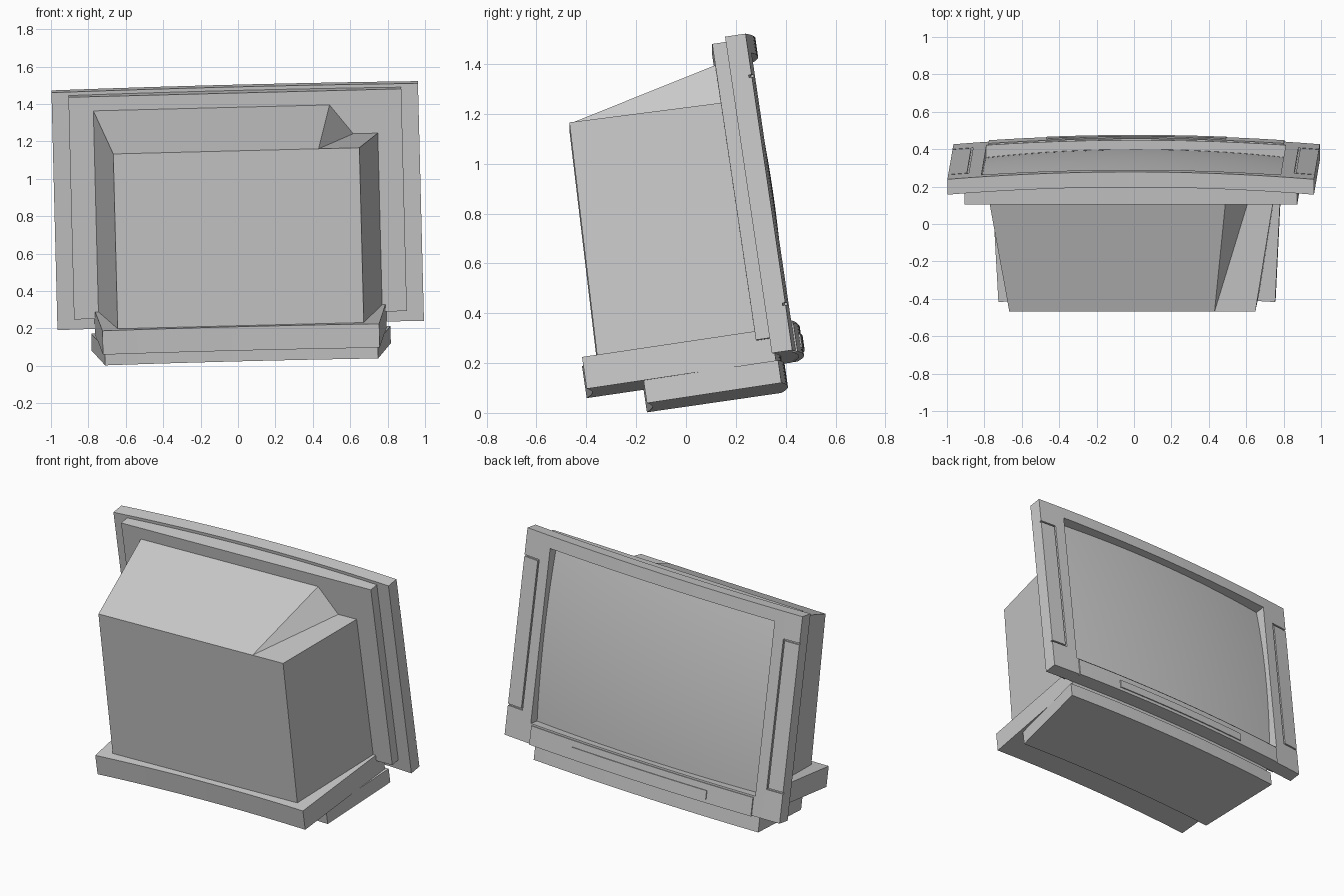
import bpy
import bmesh
from math import radians
from mathutils import Matrix, Euler

cube = bpy.data.objects.get("Cube")
if cube:
    bpy.data.objects.remove(cube, do_unlink=True)

# The whole set leans backwards and rolls slightly to one side
TILT = (Matrix.Translation((0.02, 0, 0.0005))
        @ Euler((radians(8.4), radians(-1.45), 0)).to_matrix().to_4x4())
HALF = 0.98
BOTTOM, TOP = 0.162, 1.446
OPEN_X, OPEN_LOW, OPEN_HIGH = 0.80, 0.285, 1.37
GROOVE = 0.01


def bow(x):
    """Forward bulge shared by the curved parts."""
    return 0.04 * (1 - (x / HALF) ** 2)


def finish(name, bm):
    bmesh.ops.recalc_face_normals(bm, faces=bm.faces[:])
    mesh = bpy.data.meshes.new(name)
    bm.to_mesh(mesh)
    bm.free()
    for poly in mesh.polygons:
        poly.use_smooth = True
    mesh.set_sharp_from_angle(angle=radians(20))
    obj = bpy.data.objects.new(name, mesh)
    obj.matrix_world = TILT
    bpy.context.collection.objects.link(obj)
    return obj


def arc(half, depth, curved=True, steps=24):
    xs = [half * (2 * i / steps - 1) for i in range(steps + 1)]
    return [(x, depth + (bow(x) if curved else 0)) for x in xs]


def plan_block(name, back, front, low, high):
    """Extrude a plan outline made of a back edge and a front edge."""
    bm = bmesh.new()
    face = bm.faces.new([bm.verts.new((x, y, low)) for x, y in back + front[::-1]])
    new = bmesh.ops.extrude_face_region(bm, geom=[face])["geom"]
    verts = [v for v in new if isinstance(v, bmesh.types.BMVert)]
    bmesh.ops.translate(bm, verts=verts, vec=(0, 0, high - low))
    return finish(name, bm)


def curved_sheet(name, xs, zs, keep, back, front):
    """Bowed plate made of the grid cells that pass the keep test."""
    bm = bmesh.new()
    grid = {}

    def vert(x, z):
        if (x, z) not in grid:
            grid[x, z] = bm.verts.new((x, back + bow(x), z))
        return grid[x, z]

    for x0, x1 in zip(xs, xs[1:]):
        for z0, z1 in zip(zs, zs[1:]):
            if keep(abs(x0 + x1) / 2, (z0 + z1) / 2):
                bm.faces.new([vert(x0, z0), vert(x1, z0), vert(x1, z1), vert(x0, z1)])
    new = bmesh.ops.extrude_face_region(bm, geom=bm.faces[:])["geom"]
    verts = [v for v in new if isinstance(v, bmesh.types.BMVert)]
    bmesh.ops.translate(bm, verts=verts, vec=(0, front - back, 0))
    return finish(name, bm)


# Bezel: a solid frame, with a thin skin whose missing cells form grooves
STRIP_X, STRIP_LOW, STRIP_HIGH = 0.87, 0.345, 1.28


def is_frame(x, z):
    return not (x < OPEN_X and OPEN_LOW < z < OPEN_HIGH)


def is_skin(x, z):
    upright = STRIP_X < x < STRIP_X + GROOVE and STRIP_LOW < z < STRIP_HIGH
    ends = x > STRIP_X and (STRIP_LOW < z < STRIP_LOW + GROOVE
                            or STRIP_HIGH - GROOVE < z < STRIP_HIGH)
    return is_frame(x, z) and not (upright or ends)


marks = [OPEN_X, STRIP_X, STRIP_X + GROOVE, HALF]
columns = sorted({s * m for m in marks for s in (-1, 1)}
                 | {OPEN_X * (i / 12 - 1) for i in range(1, 24)})
rows = [BOTTOM, OPEN_LOW, STRIP_LOW, STRIP_LOW + GROOVE,
        STRIP_HIGH - GROOVE, STRIP_HIGH, OPEN_HIGH, TOP]
curved_sheet("bezel_frame", columns, rows, is_frame, 0.372, 0.443)
curved_sheet("bezel_skin", columns, rows, is_skin, 0.441, 0.455)

# Lower control panel and its inset door
plan_block("control_panel", arc(0.79, 0.44), arc(0.79, 0.462), 0.158, 0.275)
plan_block("control_door", arc(0.48, 0.45), arc(0.48, 0.468), 0.18, 0.235)

# Bulging picture tube surface
bm = bmesh.new()
bmesh.ops.create_grid(bm, x_segments=24, y_segments=18, size=1)
for v in bm.verts:
    sx, sz = v.co.x, v.co.y
    v.co = (sx * 0.81, 0.475 - 0.045 * sx ** 2 - 0.03 * sz ** 2,
            (OPEN_LOW + OPEN_HIGH) / 2 + sz * 0.553)
screen = finish("screen", bm)
if screen.data.polygons[0].normal.y < 0:
    screen.data.flip_normals()

# Flat-backed panel behind the bezel
plan_block("rear_panel", arc(0.89, 0.317, False), arc(0.89, 0.38), 0.226, 1.427)

# Tapered tube housing with one lowered corner
RX, RY, RZ = 0.658, -0.295, 1.205
FX, FY, FZ, SHOULDER = 0.76, 0.325, 1.352, 1.191
bm = bmesh.new()
rear = [bm.verts.new(p) for p in (
    (-RX, -0.322, 0.25), (RX, -0.322, 0.25), (RX, RY, RZ), (0.44, RY, RZ), (-RX, RY, RZ))]
front = [bm.verts.new(p) for p in (
    (-FX, FY, 0.25), (FX, FY, 0.25), (FX, FY, SHOULDER),
    (0.63, FY, SHOULDER), (0.505, FY, FZ), (-FX, FY, FZ))]
r, f = rear, front
for loop in (r, f, (r[0], r[1], f[1], f[0]), (r[1], r[2], f[2], f[1]),
             (r[2], r[3], f[3], f[2]), (r[3], f[4], f[3]),
             (r[3], r[4], f[5], f[4]), (r[4], r[0], f[0], f[5])):
    bm.faces.new(loop)
bmesh.ops.triangulate(bm, faces=[x for x in bm.faces if len(x.verts) == 4])
housing = finish("tube_housing", bm)
for poly in housing.data.polygons:
    poly.use_smooth = False

# Two bowed plinth slabs
plan_block("upper_plinth", arc(0.74, -0.40), arc(0.78, 0.37), 0.135, 0.264)
plan_block("lower_plinth", arc(0.73, -0.17), arc(0.80, 0.38), 0.043, 0.135)
